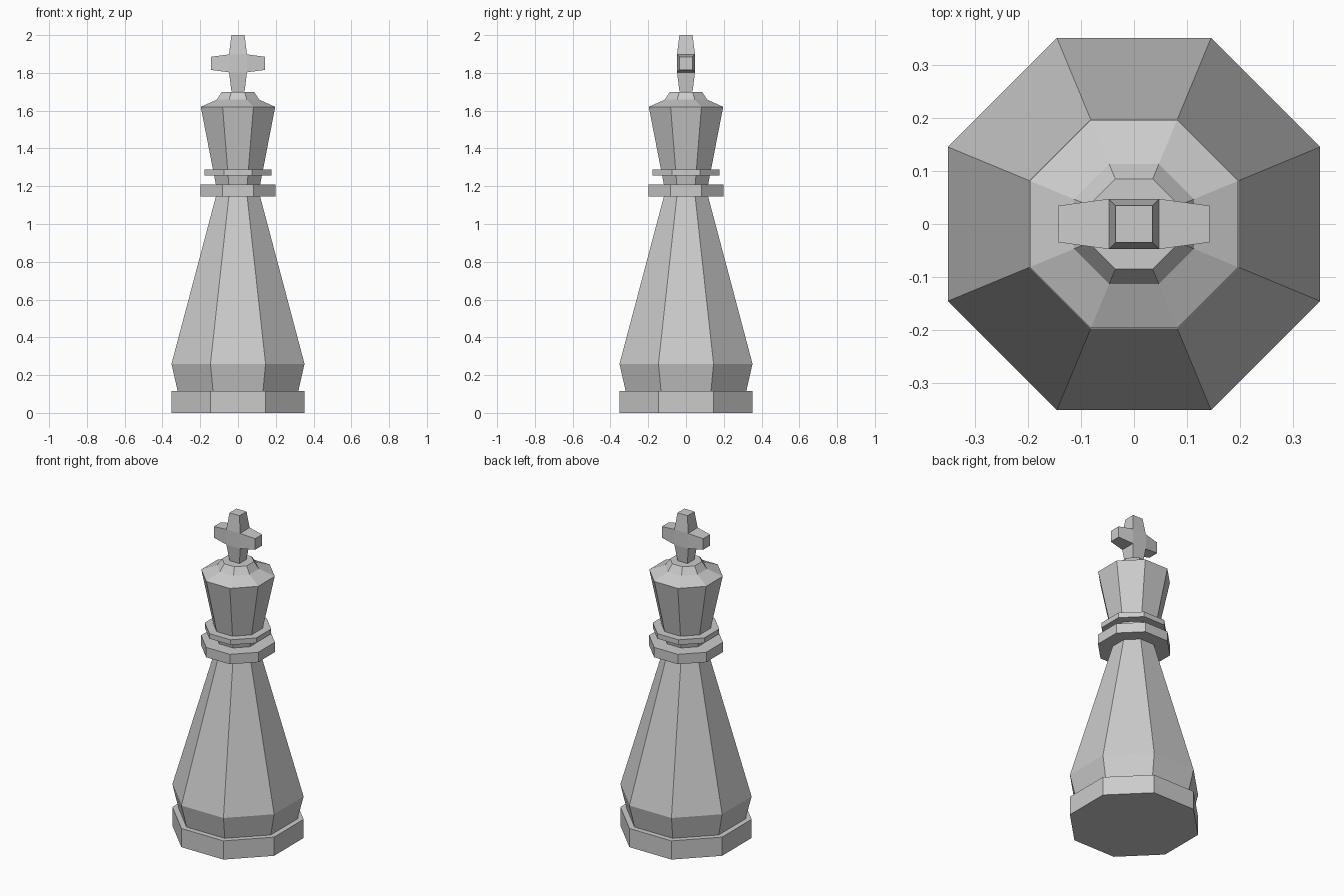
import bpy, bmesh, math
from mathutils import Vector

cube = bpy.data.objects.get("Cube")
if cube:
    bpy.data.objects.remove(cube, do_unlink=True)

# One plain grey for the whole piece
grey = bpy.data.materials.new("light_grey")
grey.use_nodes = True
colour = (0.6, 0.6, 0.6, 1)
grey.diffuse_color = colour
grey.node_tree.nodes["Principled BSDF"].inputs["Base Color"].default_value = colour


def finish(name, bm):
    bmesh.ops.recalc_face_normals(bm, faces=bm.faces)
    mesh = bpy.data.meshes.new(name)
    bm.to_mesh(mesh)
    bm.free()
    mesh.materials.append(grey)
    obj = bpy.data.objects.new(name, mesh)
    bpy.context.collection.objects.link(obj)
    return obj


def turned(name, profile, sides=8):
    """Capped low-poly lathe; profile holds (distance to flat side, height)."""
    bm = bmesh.new()
    rings = []
    for flat, z in profile:
        r = flat / math.cos(math.pi / sides)
        angles = [(i + 0.5) * math.tau / sides for i in range(sides)]
        rings.append([bm.verts.new((r * math.cos(a), r * math.sin(a), z)) for a in angles])
    for low, high in zip(rings, rings[1:]):
        for i in range(sides):
            j = (i + 1) % sides
            bm.faces.new((low[i], low[j], high[j], high[i]))
    bm.faces.new(rings[0][::-1])
    bm.faces.new(rings[-1])
    return finish(name, bm)


# Turned octagonal parts
turned("base", [(0.352, 0), (0.352, 0.117)])
turned("body", [(0.32, 0.117), (0.352, 0.26), (0.117, 1.146)])
turned("lower_collar", [(0.198, 1.146), (0.198, 1.208)])
turned("upper_collar", [(0.178, 1.257), (0.178, 1.289)])
turned("head", [(0.117, 1.208), (0.197, 1.62), (0.113, 1.658), (0.085, 1.7)])

# Cross: a block whose four outer faces are drawn out into tapered arms
bm = bmesh.new()
bmesh.ops.create_cube(bm, size=0.095)
bm.normal_update()
for face in [f for f in bm.faces if abs(f.normal.y) < 0.5]:
    normal = face.normal.copy()
    arm = bmesh.ops.extrude_discrete_faces(bm, faces=[face])["faces"][0]
    centre = arm.calc_center_median()
    length = 0.102 if abs(normal.z) > 0.5 else 0.095
    for v in arm.verts:
        v.co = centre + (v.co - centre) * 0.73 + normal * length
bmesh.ops.translate(bm, verts=bm.verts, vec=Vector((0, 0, 1.8505)))
finish("cross", bm)
